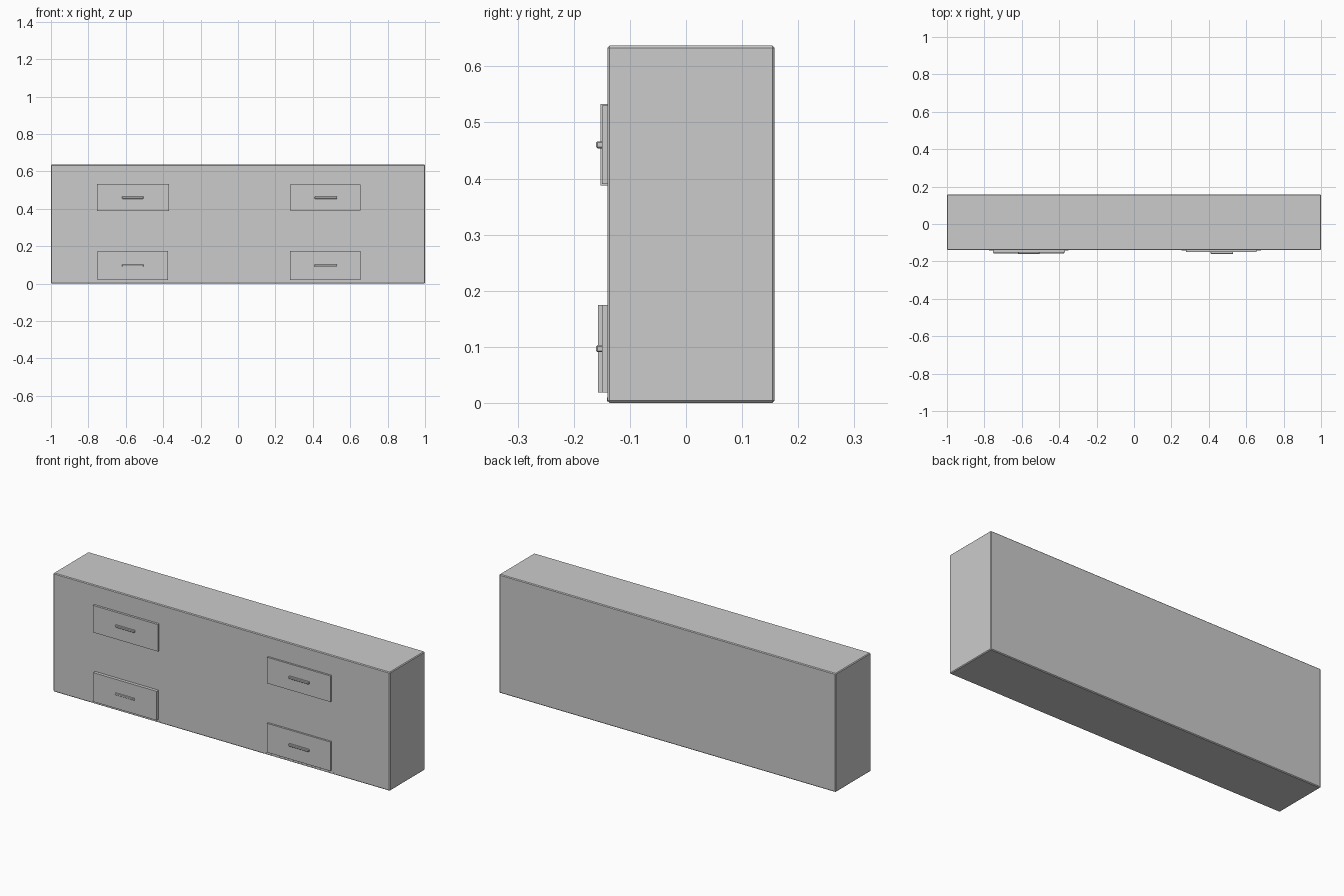
import bpy

if "Cube" in bpy.data.objects:
    bpy.data.objects.remove(bpy.data.objects["Cube"])


def box(name, x, y, z, bevel=0.0):
    """Box from (min, max) ranges, with an optional small edge bevel."""
    bpy.ops.mesh.primitive_cube_add(size=1, location=[sum(r) / 2 for r in (x, y, z)])
    ob = bpy.context.object
    ob.name = name
    ob.scale = [r[1] - r[0] for r in (x, y, z)]
    bpy.ops.object.transform_apply(location=False, rotation=False, scale=True)
    if bevel:
        mod = ob.modifiers.new("edge_bevel", 'BEVEL')
        mod.width = bevel
        mod.segments = 1
    return ob


# Cabinet body
FRONT = -0.14
box("cabinet_body", (-1, 1), (FRONT, 0.158), (0, 0.637), 0.004)

# Drawer fronts: name, x range, z range, front y, handle x range, handle z
drawers = [
    ("upper_left", (-0.755, -0.37), (0.388, 0.533), -0.152, (-0.62, -0.505), 0.460),
    ("upper_right", (0.278, 0.655), (0.39, 0.53), -0.150, (0.41, 0.53), 0.460),
    ("lower_left", (-0.75, -0.373), (0.019, 0.175), -0.157, (-0.62, -0.505), 0.097),
    ("lower_right", (0.278, 0.655), (0.019, 0.175), -0.150, (0.41, 0.53), 0.097),
]
for name, x, z, y, hx, hz in drawers:
    box(name + "_drawer_front", x, (y, FRONT + 0.01), z)
    box(name + "_handle", hx, (-0.160, FRONT), (hz - 0.006, hz + 0.006), 0.002)

# Thin base strips showing below the lower drawers
for side, x in (("left", (-0.775, -0.35)), ("right", (0.253, 0.68))):
    box(side + "_base_strip", x, (FRONT - 0.0005, FRONT + 0.02), (0.003, 0.010))
